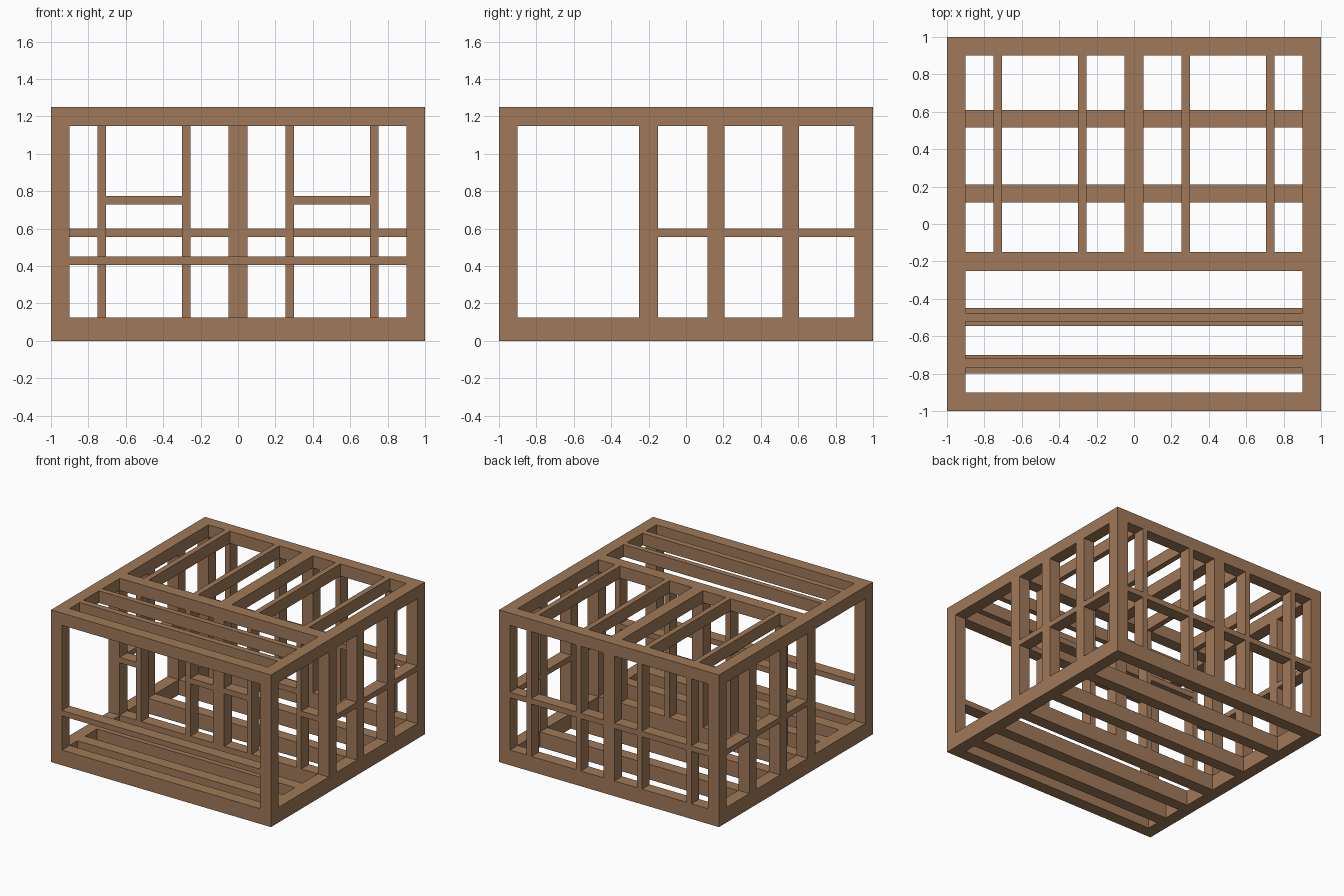
import bpy

if "Cube" in bpy.data.objects:
    bpy.data.objects.remove(bpy.data.objects["Cube"])

# single timber colour
wood = bpy.data.materials.new("brown timber")
wood.diffuse_color = (0.35, 0.19, 0.10, 1)
wood.use_nodes = True
wood.node_tree.nodes["Principled BSDF"].inputs["Base Color"].default_value = wood.diffuse_color


def beam(name, x, y, z):
    """Box timber from (min, max) extents on each axis."""
    bpy.ops.mesh.primitive_cube_add(size=1)
    ob = bpy.context.object
    ob.name = name
    for v in ob.data.vertices:
        v.co = [a + (c + 0.5) * (b - a) for c, (a, b) in zip(v.co, (x, y, z))]
    ob.data.materials.append(wood)
    return ob


def span(c, w):
    return (c - w / 2, c + w / 2)


IN = (-0.9, 0.9)
SILL = (0, 0.125)        # floor frame height
POST = (0.125, 1.15)     # wall height
TOP = (1.15, 1.25)       # roof frame height
NOG = (0.555, 0.6)       # wall blocking height
EDGES = {"left": (-1, -0.9), "right": (0.9, 1)}
FRONT, BACK, INNER = (-1, -0.9), (0.9, 1), (-0.25, -0.15)
STUDS = [(-0.75, -0.705), (-0.30, -0.255), (-0.05, 0.05), (0.255, 0.30), (0.705, 0.75)]
SIDE = [INNER, (0.115, 0.205), (0.515, 0.605)]

# floor and roof perimeter
for label, z in (("floor", SILL), ("roof", TOP)):
    for s, x in EDGES.items():
        beam(f"{label}_side_beam_{s}", x, (-1, 1), z)
    beam(f"{label}_front_beam", IN, FRONT, z)
    beam(f"{label}_back_beam", IN, BACK, z)
    beam(f"{label}_inner_beam", IN, INNER, z)

# floor joists
for y in ((0.515, 0.61), (0.115, 0.21), (-0.545, -0.45), (-0.80, -0.70)):
    beam("floor_joist", IN, y, SILL)

# porch rafters and room rafters
for y in ((-0.52, -0.475), (-0.77, -0.72)):
    beam("porch_rafter", IN, y, TOP)
for x in STUDS:
    beam("room_rafter", x, (-0.15, 0.9), TOP)

# corner posts, side posts and side blocking
for s, x in EDGES.items():
    for y in (FRONT, BACK):
        beam(f"corner_post_{s}", x, y, POST)
    for y in SIDE:
        beam(f"side_post_{s}", x, y, POST)
    for a, b in zip(SIDE, SIDE[1:] + [BACK]):
        beam(f"side_blocking_{s}", x, (a[1], b[0]), NOG)

# back wall and inner wall studs, with blocking and window sills
bounds = [EDGES["left"]] + STUDS + [EDGES["right"]]
for label, y in (("back", BACK), ("inner", INNER)):
    for x in STUDS:
        beam(f"{label}_stud", x, y, POST)
    for i, (a, b) in enumerate(zip(bounds, bounds[1:])):
        if label == "inner" and i in (1, 4):
            beam("window_sill", (a[1], b[0]), y, (0.73, 0.775))
        else:
            beam(f"{label}_blocking", (a[1], b[0]), y, NOG)

# porch hand rail
beam("porch_rail", IN, FRONT, (0.405, 0.45))
